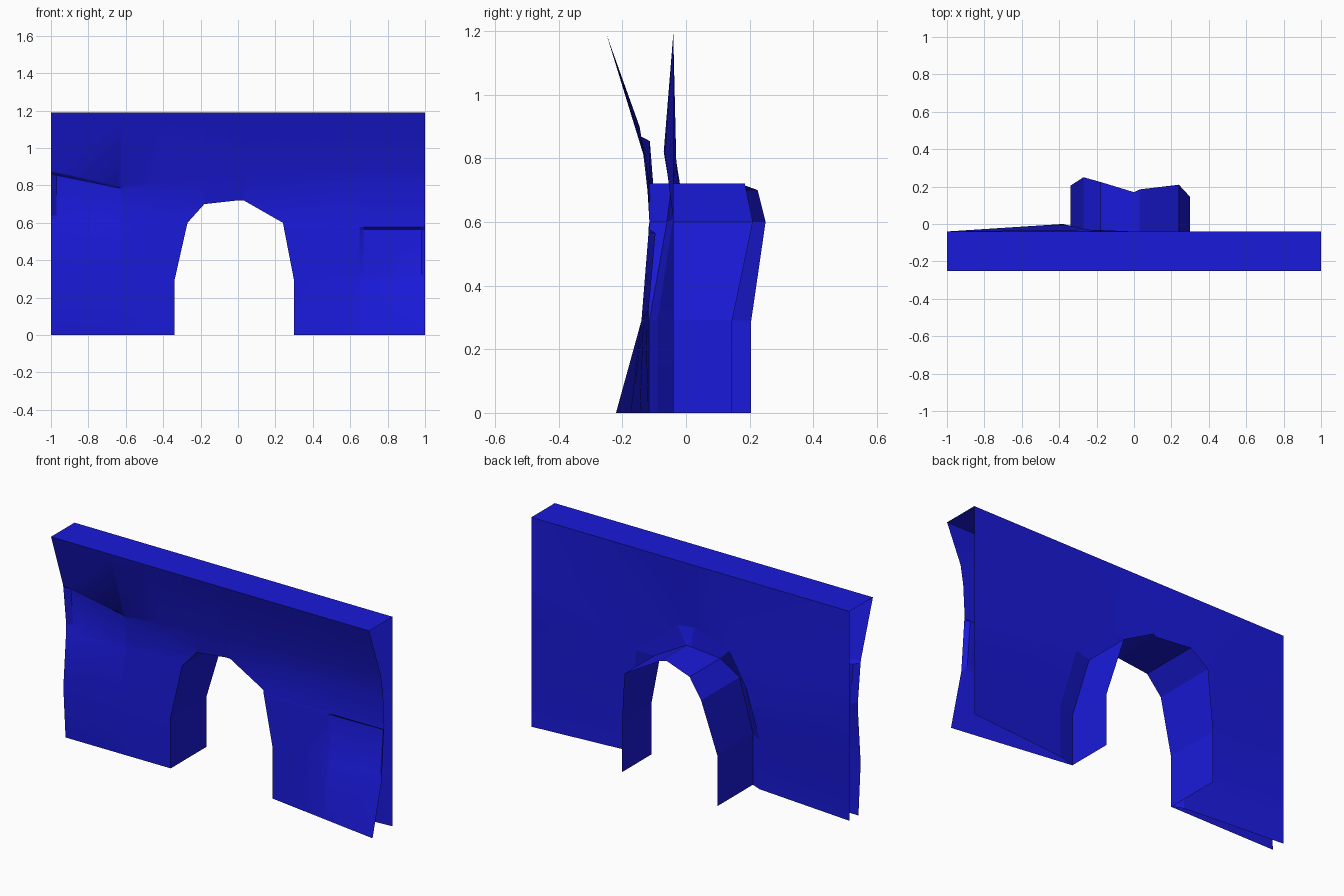
import bpy

if "Cube" in bpy.data.objects:
    bpy.data.objects.remove(bpy.data.objects["Cube"])

H = 1.19
mat = bpy.data.materials.new("blue")
mat.diffuse_color = (0.01, 0.01, 0.7, 1)
mat.use_nodes = True
mat.node_tree.nodes["Principled BSDF"].inputs["Base Color"].default_value = mat.diffuse_color


def lerp_table(table, v):
    """Piecewise linear lookup in a list of (key, value)."""
    for (a, p), (b, q) in zip(table, table[1:]):
        if v <= b:
            return p + (q - p) * max(0, (v - a) / (b - a))
    return table[-1][1]


def make(name, verts, faces, smooth=True):
    mesh = bpy.data.meshes.new(name)
    faces = [tuple(dict.fromkeys(f)) for f in faces]
    mesh.from_pydata(verts, [], [f for f in faces if len(f) > 2])
    mesh.validate()
    mesh.materials.append(mat)
    ob = bpy.data.objects.new(name, mesh)
    bpy.context.collection.objects.link(ob)
    bpy.ops.object.select_all(action='DESELECT')
    ob.select_set(True)
    bpy.context.view_layer.objects.active = ob
    if smooth:
        bpy.ops.object.shade_smooth_by_angle(angle=0.45)
    return ob


def loft(name, rows, flip=False, smooth=True):
    """Skin rows of equal point count; repeated points become triangles."""
    verts, index, ids = [], {}, []
    for row in rows:
        for p in row:
            if p not in index:
                index[p] = len(verts)
                verts.append(p)
        ids.append([index[p] for p in row])
    faces = []
    for r0, r1 in zip(ids, ids[1:]):
        for i in range(len(r0) - 1):
            f = (r0[i], r0[i + 1], r1[i + 1], r1[i])
            faces.append(f[::-1] if flip else f)
    return make(name, verts, faces, smooth)


# Front face depth: leaning top, waist at the arch spring, flared right foot
PROFILE = [(0, -.12), (.29, -.14), (.6, -.115), (.72, -.113), (.8, -.13),
           (.9, -.146), (H, -.25)]


def front_y(x, z):
    y = lerp_table(PROFILE, z)
    edge = min(1, max(0, (abs(x) - .3) / .5))
    if z < .6:
        y = -.118 + (y + .118) * edge
    if x > .3 and z < .29:
        y -= .1 * (x - .3) / .7 * (1 - z / .29)
    return y


def front_panel(name, cols, depth, rows, flip):
    """rows: (outer z, inner z, arch x, arch z, recess 0..1)."""
    grid = []
    for zo, zi, ax, az, rec in rows:
        line = []
        for x, d in zip(cols, depth):
            t = (x - cols[0]) / (cols[-1] - cols[0])
            z = zo + (zi - zo) * t
            line.append((x, front_y(x, z) + d * rec, z))
        for t in (.5, 1):
            x = cols[-1] + (ax - cols[-1]) * t
            z = zi + (az - zi) * t
            line.append((x, front_y(x, z), z))
        grid.append(line)
    loft(name, grid, flip)


# Front panels with shallow sunken stones
front_panel("front_wall_left", [-1, -.97, -.64, -.62], [0, .025, .012, 0], [
    (0, 0, -.34, 0, 0), (.29, .29, -.34, .29, 0), (.6, .6, -.27, .6, 0),
    (.64, .64, -.225, .65, .7), (.86, .783, -.18, .70, 1),
    (.875, .795, -.18, .84, 0), (H, H, -.18, H, 0)], False)


def jamb(z):
    return .30 - .06 * (z - .29) / .31


front_panel("front_wall_right", [1, .98, .67, .65], [0, .022, .014, 0], [
    (0, 0, .30, 0, 0), (.29, .29, .30, .29, 0), (.325, .325, jamb(.325), .325, .9),
    (.565, .565, jamb(.565), .565, 1), (.578, .578, jamb(.578), .578, 0),
    (.6, .6, .24, .6, 0), (.78, .77, .03, .72, 0), (.9, .89, .03, .88, 0),
    (H, H, .03, H, 0)], True)

loft("front_wall_centre", [
    [(x, front_y(x, z), z) for x, z in zip((-.18, 0, .03), zs)]
    for zs in ((.70, .72, .72), (.84, .87, .88), (H, H, H))])

# Top cap
loft("top_cap", [[(-1, -.25, H), (1, -.25, H)], [(-1, -.04, H), (1, -.04, H)]])

# Arch tunnel: (x, z, back y, y where the rear reveal meets it)
ARCH = [(-.34, 0, .205, -.115), (-.34, .29, .205, -.115), (-.27, .6, .25, -.095),
        (-.18, .70, .225, -.05), (0, .72, .17, -.045), (.03, .72, .185, -.045),
        (.24, .6, .21, -.06), (.30, .29, .145, -.115), (.30, 0, .145, -.115)]
loft("arch_tunnel", [[(x, front_y(x, z), z) for x, z, b, j in ARCH],
                     [(x, b, z) for x, z, b, j in ARCH]], smooth=False)

# Rear reveal around the arch, and the back wall beyond it
FRAME = [(-.40, -.09, 0), (-.40, -.09, .28), (-.38, 0, .6), (-.25, -.03, .77),
         (0, -.07, .82), (.10, -.066, .81), (.34, -.04, .61), (.40, -.09, .29),
         (.40, -.09, 0)]
loft("rear_reveal", [[(x, j, z) for x, z, b, j in ARCH], FRAME], smooth=False)

inner = [FRAME[i] for i in (0, 1, 2, 3, 3, 3, 4, 5, 5, 6, 6, 7, 8)]
outer = [(-1, 0), (-1, .28), (-1, .6), (-1, .85), (-1, H), (-.25, H), (0, H),
         (.10, H), (1, H), (1, .85), (1, .6), (1, .29), (1, 0)]
loft("back_wall", [inner, [(x, -.04, z) for x, z in outer]])
